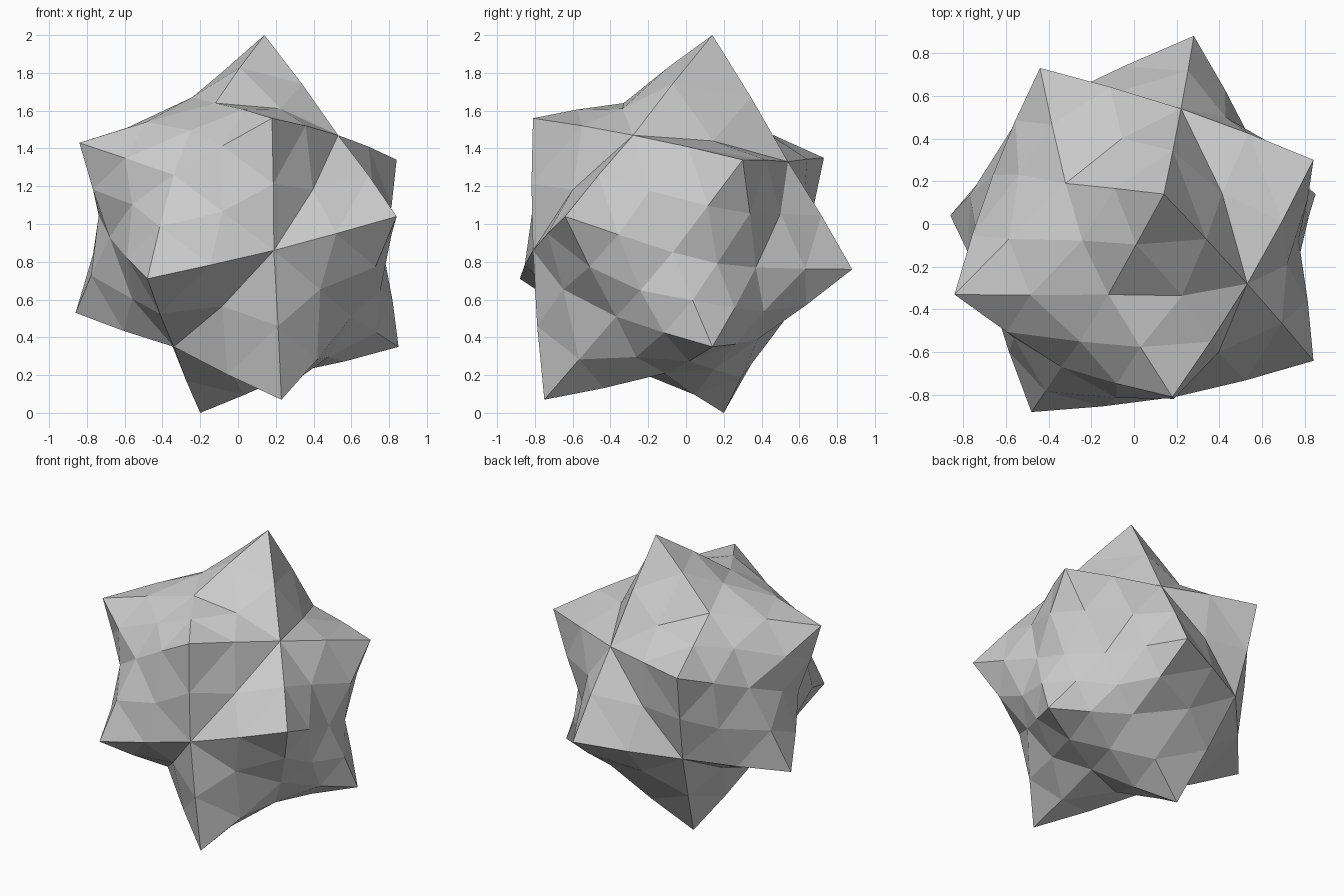
import bpy, bmesh
from mathutils import Vector

if "Cube" in bpy.data.objects:
    bpy.data.objects.remove(bpy.data.objects["Cube"])

# Spike tips: two poles (B, L) with a ring of five round each
spikes = {
    "B": (-.84, -.33, 1.43), "L": (.85, .14, .35),
    "A": (.14, .14, 2.0), "C": (.18, -.81, 1.56), "D": (-.48, -.88, .71),
    "I": (-.86, .04, .53), "H": (-.44, .73, 1.35),
    "F": (.84, .30, 1.34), "E": (.84, -.64, 1.04), "J": (.23, -.75, .07),
    "K": (-.20, .20, 0), "G": (.28, .88, .76),
}
# Valley points, each named by the ring of spikes around it
valleys = {
    "ACEF": (.53, -.28, 1.47), "CDJE": (.19, -.81, .86), "DIKJ": (-.34, -.31, .35),
    "IHGK": (-.38, .58, .70), "HAFG": (.22, .54, 1.33),
    "BAC": (-.12, -.33, 1.64), "BCD": (-.34, -.67, 1.26), "BDI": (-.68, -.30, .93),
    "BIH": (-.66, .23, 1.15), "BHA": (-.32, .19, 1.58),
    "LFE": (.77, -.07, .85), "LEJ": (.60, -.37, .51), "LJK": (.27, -.11, .21),
    "LKG": (.33, .38, .39), "LGF": (.56, .37, .77),
}

bm = bmesh.new()
centre = Vector((0, 0, 1))
points = {k: bm.verts.new(p) for k, p in {**spikes, **valleys}.items()}
mids = {}


def mid(a, b, bulge):
    """Shared point halfway along an edge, pushed outward a little."""
    key = frozenset((a, b))
    if key not in mids:
        m = (points[a].co + points[b].co) / 2 - centre
        mids[key] = bm.verts.new(centre + m * bulge)
    return mids[key]


# Valleys that share a pair of spikes meet along an edge
pairs = {}
for name in valleys:
    for i, s in enumerate(name):
        pairs.setdefault(frozenset((s, name[i - 1])), []).append(name)

# Each spike flank is a triangle split into four
for pair, (v, w) in pairs.items():
    for s in sorted(pair):
        sv, sw, vw = mid(s, v, 1.01), mid(s, w, 1.01), mid(v, w, 1.1)
        for f in ((points[s], sv, sw), (sv, points[v], vw),
                  (sw, vw, points[w]), (sv, vw, sw)):
            bm.faces.new(f)

bmesh.ops.recalc_face_normals(bm, faces=bm.faces[:])
mesh = bpy.data.meshes.new("spiky_rock")
bm.to_mesh(mesh)
bm.free()
bpy.context.collection.objects.link(bpy.data.objects.new("spiky_rock", mesh))
